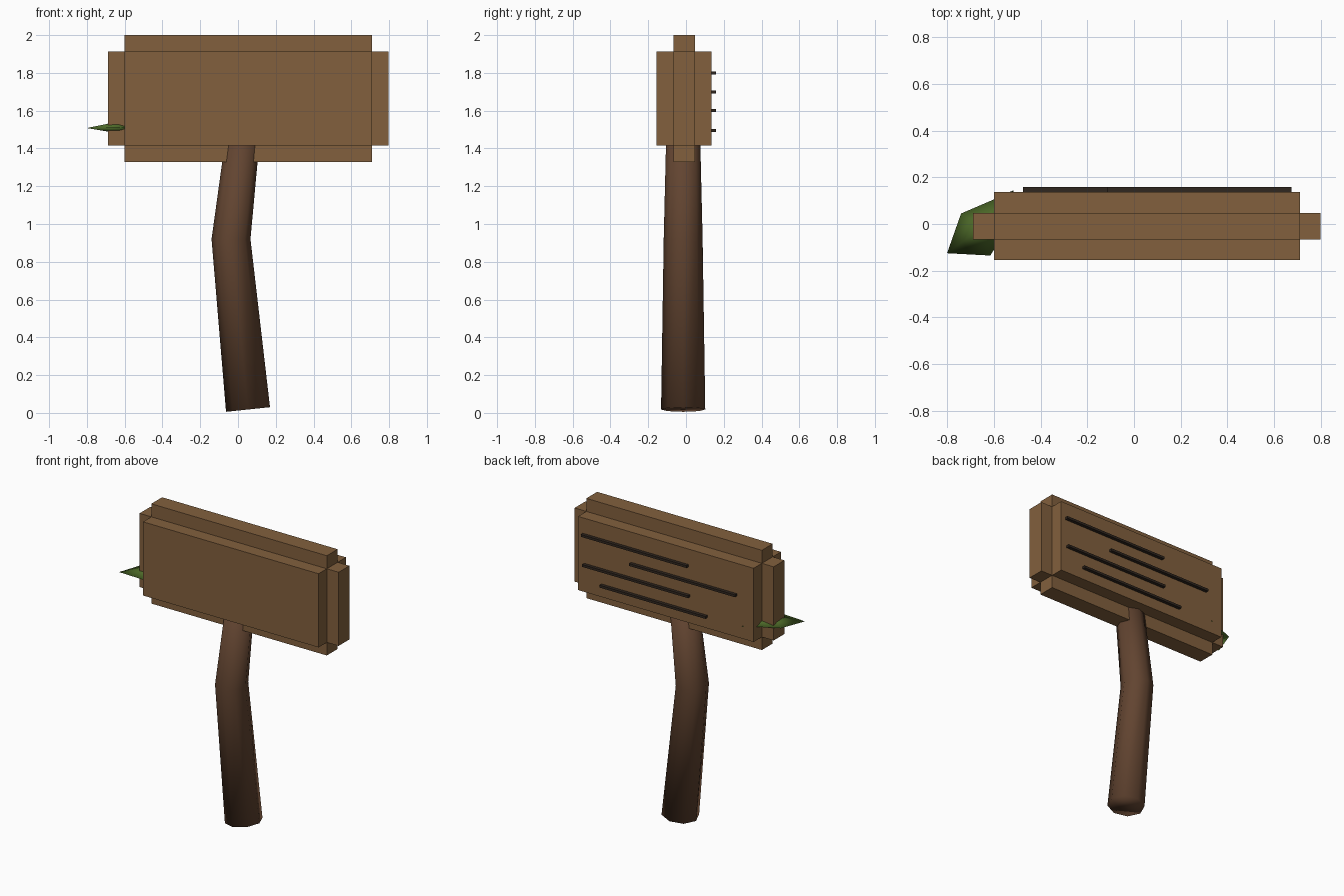
import bpy, bmesh, math
from mathutils import Vector

if "Cube" in bpy.data.objects:
    bpy.data.objects.remove(bpy.data.objects["Cube"])


def material(name, rgb):
    m = bpy.data.materials.new(name)
    m.diffuse_color = (*rgb, 1)
    m.use_nodes = True
    m.node_tree.nodes["Principled BSDF"].inputs["Base Color"].default_value = m.diffuse_color
    return m


PLANK = material("plank brown", (0.223, 0.117, 0.047))
POST = material("dark bark brown", (0.122, 0.058, 0.030))
GROOVE = material("near black brown", (0.030, 0.020, 0.014))
LEAF = material("leaf green", (0.075, 0.145, 0.022))


def finish(name, bm, mat, smooth=False):
    bmesh.ops.recalc_face_normals(bm, faces=bm.faces)
    me = bpy.data.meshes.new(name)
    bm.to_mesh(me)
    bm.free()
    me.materials.append(mat)
    for p in me.polygons:
        p.use_smooth = smooth
    ob = bpy.data.objects.new(name, me)
    bpy.context.collection.objects.link(ob)
    return ob


def box(bm, lo, hi):
    verts = bmesh.ops.create_cube(bm, size=1)["verts"]
    for v in verts:
        v.co = [(a + b) / 2 + c * (b - a) for a, b, c in zip(lo, hi, v.co)]


# Sign board: core block with every face pushed straight out, leaving notched edges
bm = bmesh.new()
box(bm, (-0.60, -0.067, 1.415), (0.71, 0.048, 1.912))
bm.normal_update()
for f in list(bm.faces):
    n = f.normal.copy()
    out = bmesh.ops.extrude_discrete_faces(bm, faces=[f])["faces"][0]
    bmesh.ops.translate(bm, verts=out.verts, vec=n * 0.088)
finish("sign_board", bm, PLANK)

# Bent post: eight-sided rings (x, z, radius, lean angle) along a crooked path
bm = bmesh.new()
rings = []
for x, z, r, lean in [(0.053, 0.018, 0.117, -0.105), (-0.037, 0.92, 0.103, 0.0),
                      (0.030, 1.50, 0.089, 0.115)]:
    side = Vector((math.cos(lean), 0, -math.sin(lean)))
    ring = []
    for i in range(8):
        a = i * math.tau / 8
        p = Vector((x, -0.015, z)) + side * (r * math.cos(a)) + Vector((0, r * math.sin(a), 0))
        ring.append(bm.verts.new(p))
    rings.append(ring)
for a, b in zip(rings, rings[1:]):
    for i in range(8):
        j = (i + 1) % 8
        bm.faces.new((a[i], a[j], b[j], b[i]))
bm.faces.new(rings[0])
bm.faces.new(rings[-1])
finish("post", bm, POST, True)

# Carved lines on the back of the board
bm = bmesh.new()
for x0, x1, z in [(-0.115, 0.675, 1.80), (-0.475, 0.315, 1.70),
                  (-0.125, 0.665, 1.60), (-0.255, 0.535, 1.495)]:
    box(bm, (x0, 0.13, z - 0.008), (x1, 0.158, z + 0.008))
finish("back_lines", bm, GROOVE)

# Leaf: thin faceted blade growing out of the left end
bm = bmesh.new()
outline = [(-0.80, -0.125, 1.508), (-0.74, 0.045, 1.51), (-0.60, 0.105, 1.505),
           (-0.515, 0.145, 1.50), (-0.55, -0.03, 1.51), (-0.615, -0.135, 1.51)]
edge = [bm.verts.new(p) for p in outline]
for z in (1.54, 1.482):
    mid = bm.verts.new((-0.645, -0.01, z))
    for i in range(6):
        bm.faces.new((edge[i], edge[(i + 1) % 6], mid))
finish("leaf", bm, LEAF, True)
